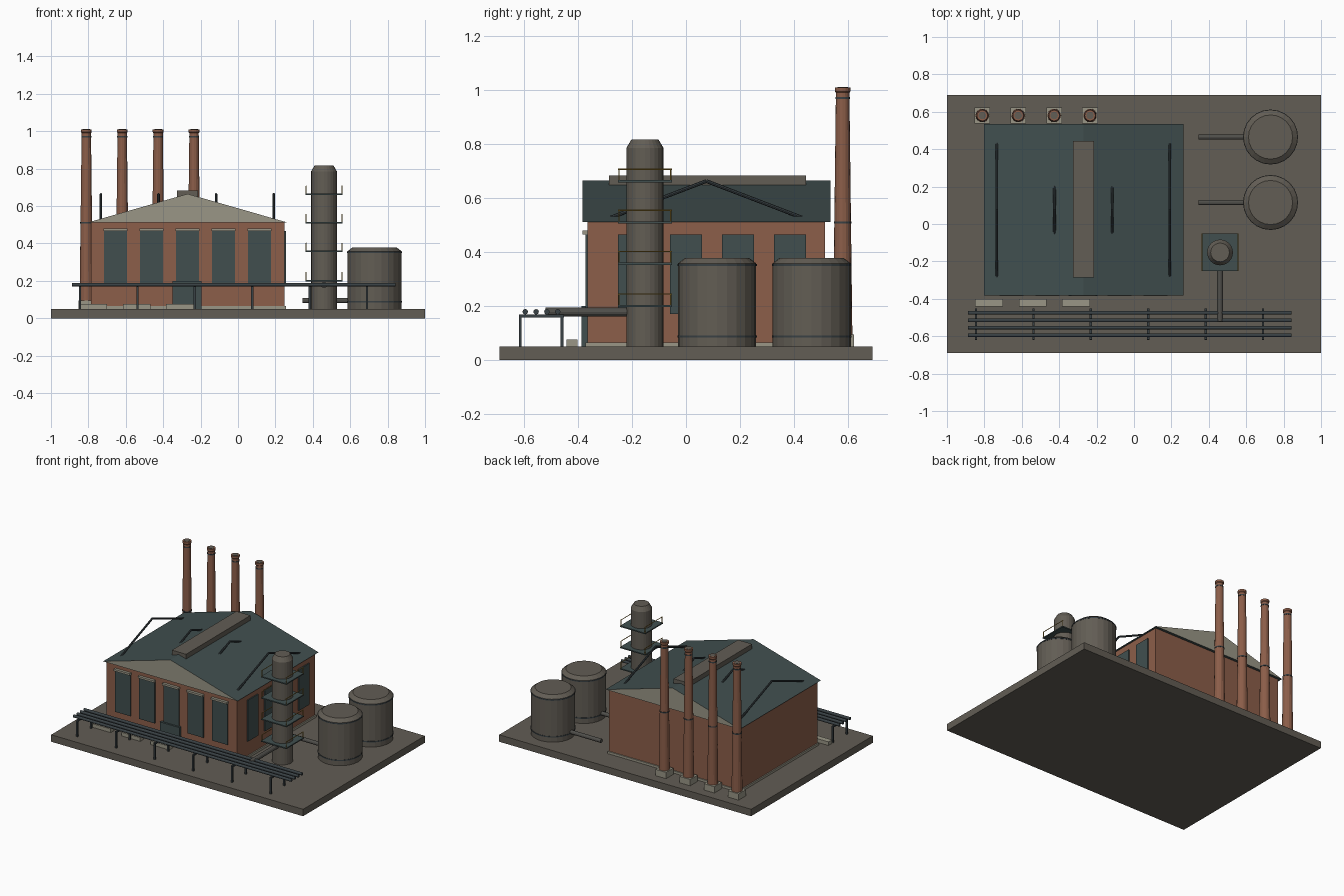
import bpy
import bmesh
from math import pi
from mathutils import Vector

cube = bpy.data.objects.get("Cube")
if cube:
    bpy.data.objects.remove(cube, do_unlink=True)


def material(name, r, g, b):
    m = bpy.data.materials.new(name)
    m.use_nodes = True
    m.diffuse_color = (r, g, b, 1)
    m.node_tree.nodes["Principled BSDF"].inputs["Base Color"].default_value = (r, g, b, 1)
    return m


BRICK = material("brick", 0.262, 0.112, 0.067)
CONCRETE = material("grey concrete", 0.122, 0.109, 0.089)
TEAL = material("dark teal", 0.052, 0.078, 0.078)
CREAM = material("pale stone", 0.32, 0.305, 0.24)
STEEL = material("dark steel", 0.04, 0.052, 0.058)
PIPE = material("pipe grey", 0.08, 0.078, 0.07)
YELLOW = material("safety yellow", 0.36, 0.22, 0.03)


def finish(name, bm, *mats):
    bmesh.ops.recalc_face_normals(bm, faces=bm.faces)
    mesh = bpy.data.meshes.new(name)
    bm.to_mesh(mesh)
    bm.free()
    for m in mats:
        mesh.materials.append(m)
    ob = bpy.data.objects.new(name, mesh)
    bpy.context.scene.collection.objects.link(ob)
    return ob


def box(name, xs, ys, zs, mat):
    bm = bmesh.new()
    bmesh.ops.create_cube(bm, size=1)
    lo, hi = Vector((xs[0], ys[0], zs[0])), Vector((xs[1], ys[1], zs[1]))
    for v in bm.verts:
        v.co = (lo + hi) / 2 + v.co * (hi - lo)
    return finish(name, bm, mat)


def lathe(name, x, y, profile, mat, sides=24):
    """Stack of rings, given as (radius, height), capped at both ends."""
    bm = bmesh.new()
    rings = []
    for r, z in profile:
        ring = bmesh.ops.create_circle(bm, segments=sides, radius=r)["verts"]
        for v in ring:
            v.co += Vector((x, y, z))
        rings.append(ring)
    for a, b in zip(rings, rings[1:]):
        for i in range(sides):
            j = (i + 1) % sides
            bm.faces.new((a[i], a[j], b[j], b[i]))
    bm.faces.new(rings[0])
    bm.faces.new(rings[-1])
    return finish(name, bm, mat)


def rod(name, start, end, radius, mat, sides=12):
    a, b = Vector(start), Vector(end)
    bm = bmesh.new()
    bmesh.ops.create_cone(bm, cap_ends=True, segments=sides, radius1=radius,
                          radius2=radius, depth=(b - a).length)
    turn = (b - a).to_track_quat("Z", "Y")
    for v in bm.verts:
        v.co = (a + b) / 2 + turn @ v.co
    return finish(name, bm, mat)


# Ground slab and brick hall
G = 0.05
box("ground_slab", (-1, 1), (-0.69, 0.69), (0, G), CONCRETE)
box("hall_plinth", (-0.795, 0.257), (-0.373, 0.523), (G, 0.066), CREAM)
box("hall_walls", (-0.787, 0.249), (-0.365, 0.515), (G, 0.512), BRICK)

# Gabled roof: stone gable ends, teal slopes
bm = bmesh.new()
ends = [[bm.verts.new((x, y, z)) for x, z in ((-0.803, 0.512), (0.265, 0.512), (-0.269, 0.665))]
        for y in (-0.383, 0.535)]
for end in ends:
    bm.faces.new(end).material_index = 1
for i in range(3):
    j = (i + 1) % 3
    bm.faces.new((ends[0][i], ends[0][j], ends[1][j], ends[1][i]))
finish("hall_roof", bm, TEAL, CREAM)
box("ridge_vent", (-0.325, -0.213), (-0.285, 0.445), (0.63, 0.683), CONCRETE)

# Roof trusses rising through the slopes
for x in (-0.733, -0.425, -0.117, 0.191):
    for side in (-1, 1):
        rod("roof_truss", (x, 0.075, 0.663), (x, 0.075 + side * 0.39, 0.514), 0.007, STEEL, 8)

# Front and side windows, lintels and door
for i in range(5):
    x = -0.655 + 0.1925 * i
    box("front_window", (x - 0.062, x + 0.062), (-0.373, -0.364), (0.17, 0.466), TEAL)
    box("window_lintel", (x - 0.064, x + 0.064), (-0.384, -0.364), (0.466, 0.48), CREAM)
for i in range(4):
    y = -0.193 + 0.1925 * i
    box("side_window", (0.248, 0.257), (y - 0.059, y + 0.059), (0.17, 0.466), TEAL)
box("front_door", (-0.35, -0.195), (-0.386, -0.364), (G, 0.2), TEAL)

# Stone blocks along the front
for x in (-0.775, -0.541, -0.31):
    box("stone_block", (x - 0.074, x + 0.074), (-0.442, -0.402), (G, 0.076), CREAM)

# Chimneys
for i in range(4):
    x, y = -0.811 + 0.192 * i, 0.58
    box("chimney_base", (x - 0.042, x + 0.042), (y - 0.042, y + 0.042), (G, 0.095), CREAM)
    lathe("chimney", x, y, ((0.036, 0.09), (0.025, 0.99), (0.029, 0.995), (0.029, 1.01)), BRICK, 16)
    lathe("chimney_mouth", x, y, ((0.02, 1.0), (0.02, 1.012)), CONCRETE, 16)
    for z, r in ((0.51, 0.0325), (0.97, 0.027)):
        lathe("chimney_band", x, y, ((r, z - 0.004), (r, z + 0.004)), STEEL, 16)

# Storage tanks with bands and outlet pipes
for y in (0.115, 0.465):
    x = 0.73
    lathe("tank", x, y, ((0.145, G), (0.145, 0.358), (0.118, 0.379)), CONCRETE)
    for z in (0.088, 0.352):
        lathe("tank_band", x, y, ((0.147, z - 0.004), (0.147, z + 0.004)), STEEL)
    rod("tank_pipe", (0.345, y, 0.095), (0.6, y, 0.095), 0.014, PIPE)

# Process tower with platforms and railings
tx, ty, half = 0.46, -0.152, 0.1
lathe("tower", tx, ty, ((0.069, G), (0.069, 0.785), (0.05, 0.817)), CONCRETE)
for z in (0.2, 0.357, 0.51, 0.662):
    box("tower_platform", (tx - half, tx + half), (ty - half, ty + half), (z - 0.004, z + 0.004), TEAL)
    for sx in (-1, 1):
        x = tx + sx * (half - 0.004)
        rod("platform_rail", (x, ty - half, z + 0.045), (x, ty + half, z + 0.045), 0.0025, YELLOW, 6)
        for sy in (-1, 1):
            y = ty + sy * (half - 0.004)
            rod("rail_post", (x, y, z), (x, y, z + 0.045), 0.0025, YELLOW, 6)
rod("tower_feed_pipe", (tx, -0.2, 0.178), (tx, -0.52, 0.178), 0.016, PIPE)

# Pipe rack
for y in (-0.475, -0.515, -0.555, -0.595):
    rod("rack_pipe", (-0.888, y, 0.179), (0.843, y, 0.179), 0.01, STEEL)
for i in range(6):
    x = -0.845 + 0.307 * i
    box("rack_beam", (x - 0.006, x + 0.006), (-0.618, -0.452), (0.158, 0.169), STEEL)
    for y in (-0.614, -0.459):
        box("rack_leg", (x - 0.006, x + 0.006), (y - 0.005, y + 0.005), (G, 0.16), STEEL)
